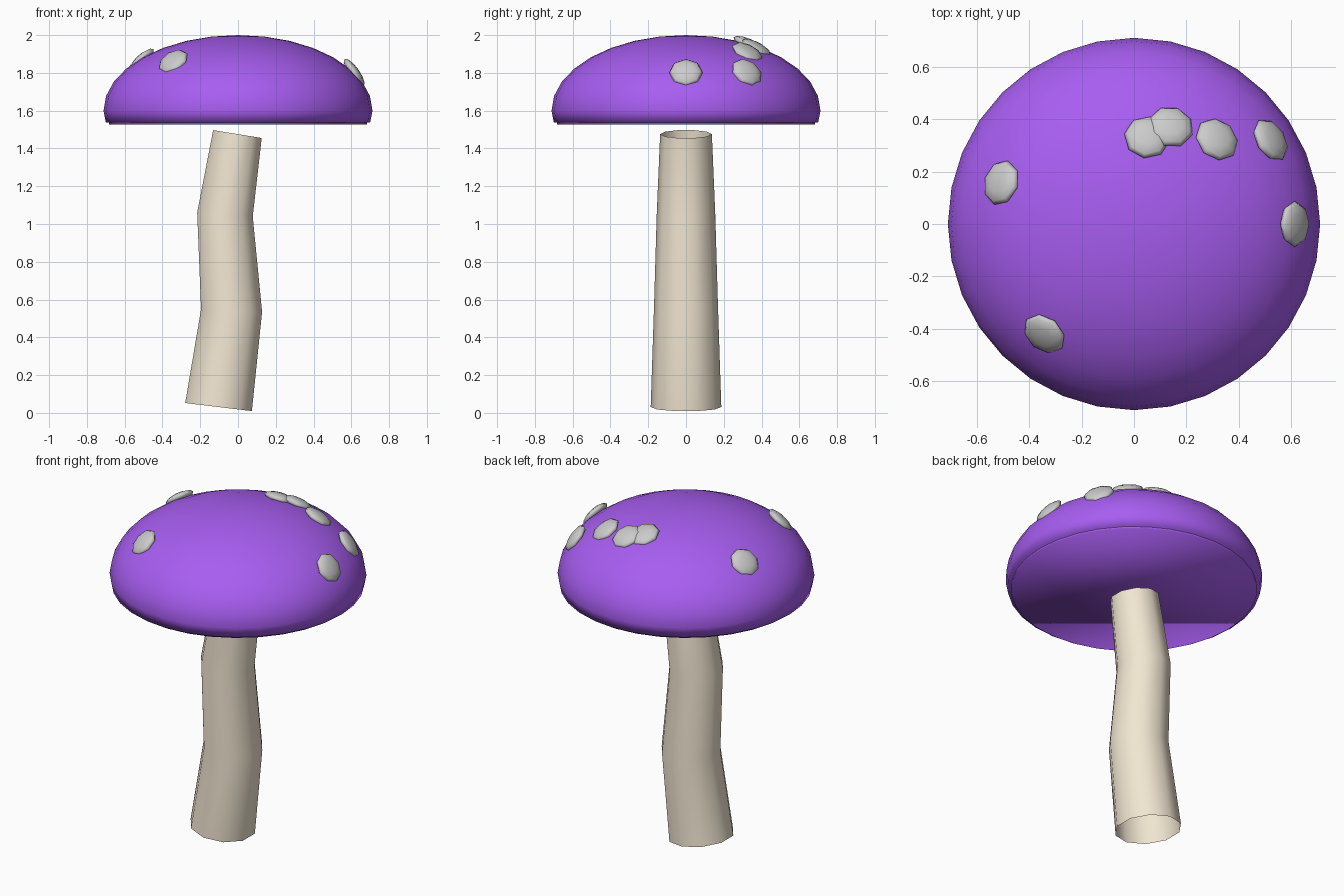
import bpy, bmesh
from math import sin, cos, pi, sqrt, atan2, asin, radians
from mathutils import Matrix, Vector

if "Cube" in bpy.data.objects:
    bpy.data.objects.remove(bpy.data.objects["Cube"])

R, H, Z0 = 0.712, 0.40, 1.60      # cap radius, dome height, widest level


def material(name, color):
    m = bpy.data.materials.new(name)
    m.diffuse_color = (*color, 1)
    m.use_nodes = True
    m.node_tree.nodes["Principled BSDF"].inputs["Base Color"].default_value = m.diffuse_color
    return m


def finish(bm, name, mat=None):
    me = bpy.data.meshes.new(name)
    bm.to_mesh(me)
    bm.free()
    for p in me.polygons:
        p.use_smooth = True
    if mat:
        me.materials.append(mat)
    ob = bpy.data.objects.new(name, me)
    bpy.context.collection.objects.link(ob)
    return ob


def bridge(bm, a, b):
    n = len(a)
    for i in range(n):
        j = (i + 1) % n
        bm.faces.new((a[i], a[j], b[j], b[i]))


purple = material("purple", (0.39, 0.11, 0.88))
cream = material("cream", (0.88, 0.79, 0.64))

# Cap: flattened dome cut a little below its widest ring
bm = bmesh.new()
profile = [(0.70, 1.538)] + [(R * cos(k * pi / 16), Z0 + H * sin(k * pi / 16)) for k in range(8)]
rings = [[bm.verts.new((r * cos(2 * pi * i / 32), r * sin(2 * pi * i / 32), z)) for i in range(32)]
         for r, z in profile]
for a, b in zip(rings, rings[1:]):
    bridge(bm, a, b)
tip = bm.verts.new((0, 0, Z0 + H))
for i in range(32):
    bm.faces.new((rings[-1][i], rings[-1][(i + 1) % 32], tip))
bm.faces.new(rings[0][::-1])
finish(bm, "cap", purple)

# Underside: thin disc closing the cap
bm = bmesh.new()
bmesh.ops.create_cone(bm, cap_ends=True, segments=32, radius1=0.682, radius2=0.682, depth=0.02,
                      matrix=Matrix.Translation((0, 0, 1.536)))
finish(bm, "cap_underside", purple)

# Stem: open ten-sided tube through four tilted sections (x, z, radius, tilt)
bm = bmesh.new()
rings = []
for x, z, r, tilt in [(-0.103, 0.031, 0.187, 6.9), (-0.034, 0.542, 0.170, 2.5),
                      (-0.069, 1.05, 0.155, 4.0), (-0.003, 1.476, 0.137, 9.2)]:
    rot = Matrix.Rotation(radians(tilt), 3, 'Y')
    rings.append([bm.verts.new(Vector((x, 0, z)) + rot @ Vector(
        (r * cos(pi / 2 + i * pi / 5), r * sin(pi / 2 + i * pi / 5), 0))) for i in range(10)])
for a, b in zip(rings, rings[1:]):
    bridge(bm, a, b)
finish(bm, "stem", cream)

# Spots: squashed low-sided balls lying on the dome
for n, (x, y) in enumerate([(0.05, 0.332), (0.141, 0.372), (0.317, 0.324), (0.523, 0.322),
                            (0.615, 0.0), (-0.508, 0.158), (-0.343, -0.42)]):
    up = sqrt(1 - (x * x + y * y) / R ** 2)
    lean = pi / 2 - asin(up) - radians(5)
    bm = bmesh.new()
    bmesh.ops.create_uvsphere(bm, u_segments=8, v_segments=6, radius=1)
    bm.transform(Matrix.Translation((x, y, Z0 + H * up)) @ Matrix.Rotation(atan2(y, x), 4, 'Z')
                 @ Matrix.Rotation(lean, 4, 'Y') @ Matrix.Diagonal((0.088, 0.088, 0.028, 1)))
    finish(bm, f"spot_{n + 1}")
